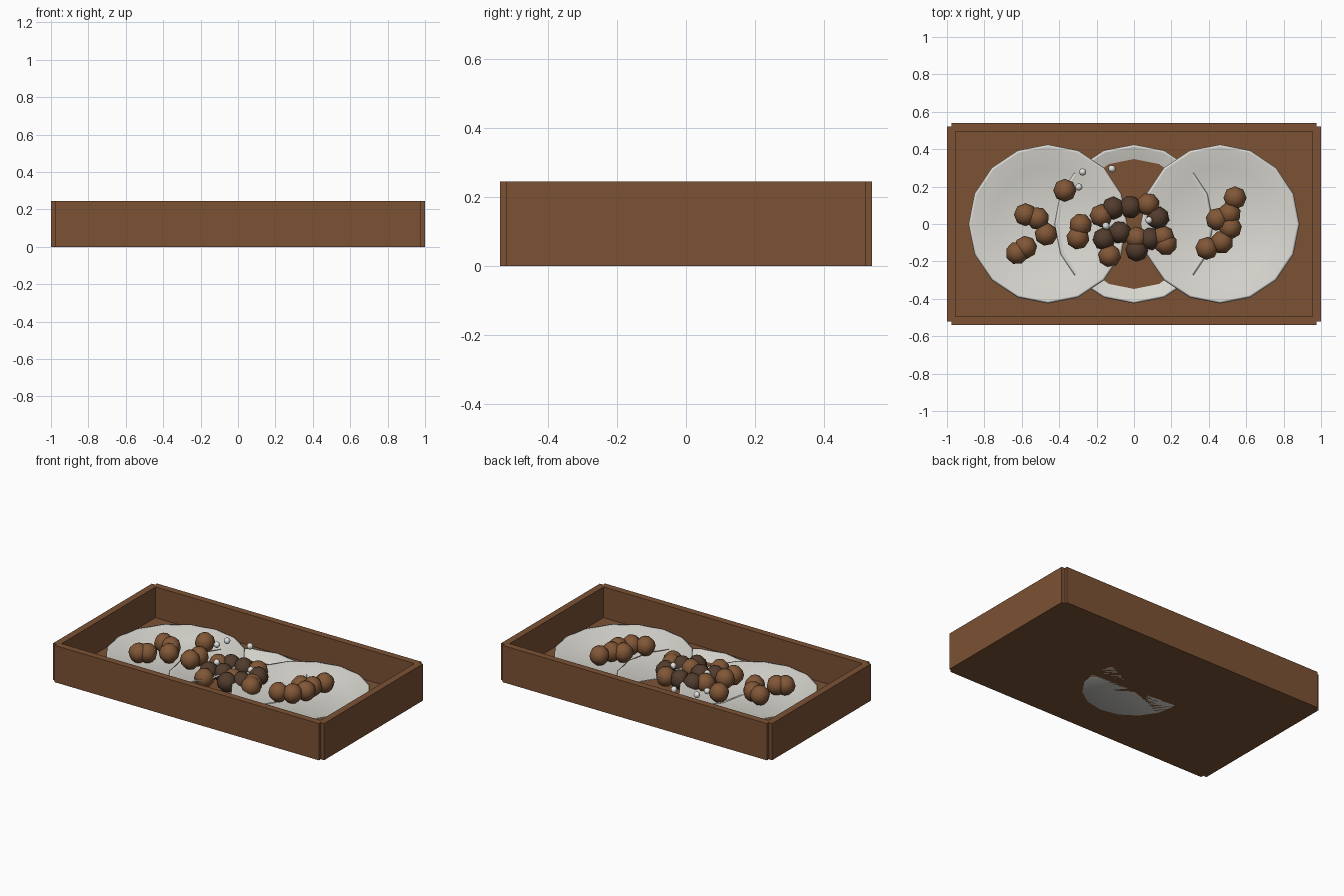
import bpy, bmesh, math

if "Cube" in bpy.data.objects:
    bpy.data.objects.remove(bpy.data.objects["Cube"])


def material(name, rgb):
    m = bpy.data.materials.new(name)
    m.diffuse_color = (*rgb, 1)
    m.use_nodes = True
    m.node_tree.nodes["Principled BSDF"].inputs["Base Color"].default_value = m.diffuse_color
    return m


WOOD = material("wood brown", (0.20, 0.085, 0.035))
CHINA = material("china white", (0.70, 0.69, 0.64))
BROWN = material("bun brown", (0.22, 0.095, 0.038))
DARK = material("dark chocolate", (0.085, 0.045, 0.027))
PEARL = material("pearl grey", (0.75, 0.75, 0.74))


def make(name, bm, mat, smooth=False):
    bmesh.ops.recalc_face_normals(bm, faces=bm.faces)
    me = bpy.data.meshes.new(name)
    bm.to_mesh(me)
    bm.free()
    me.materials.append(mat)
    for p in me.polygons:
        p.use_smooth = smooth
    ob = bpy.data.objects.new(name, me)
    bpy.context.collection.objects.link(ob)
    return ob


def box(name, x0, x1, y0, y1, z0, z1):
    bm = bmesh.new()
    bmesh.ops.create_cube(bm, size=1)
    for v in bm.verts:
        v.co = (x0 + (v.co.x + .5) * (x1 - x0),
                y0 + (v.co.y + .5) * (y1 - y0),
                z0 + (v.co.z + .5) * (z1 - z0))
    make(name, bm, WOOD)


def dish(name, x, z, h, t=0.008, n=16):
    # revolved shell: outer foot, outer rim, inner rim, inner foot
    bm = bmesh.new()
    rings = []
    for r, zz in ((.31, 0), (.425, h), (.411, h), (.302, t)):
        rings.append([bm.verts.new((x + r * math.cos(2 * math.pi * i / n),
                                    r * math.sin(2 * math.pi * i / n), z + zz))
                      for i in range(n)])
    for a, b in zip(rings, rings[1:]):
        for i in range(n):
            j = (i + 1) % n
            bm.faces.new((a[i], a[j], b[j], b[i]))
    for ring, zz in ((rings[0], 0), (rings[3], t)):
        c = bm.verts.new((x, 0, z + zz))
        for i in range(n):
            bm.faces.new((ring[i], ring[(i + 1) % n], c))
    make(name, bm, CHINA, True)


def balls(name, spots, z, r, mat):
    for k, (x, y) in enumerate(spots):
        bm = bmesh.new()
        bmesh.ops.create_uvsphere(bm, u_segments=8, v_segments=6, radius=r)
        ob = make(f"{name}_{k + 1}", bm, mat, True)
        ob.location = (x, y, z)
        ob.rotation_euler.z = k * 0.3


# tray
box("tray_floor", -.975, .975, -.52, .52, 0, .04)
for s, side in ((-1, "a"), (1, "b")):
    y = sorted((s * .495, s * .54))
    x = sorted((s * .955, s * 1.0))
    box("tray_long_wall_" + side, -.975, .975, *y, 0, .245)
    box("tray_end_wall_" + side, *x, -.52, .52, 0, .245)

# dishes
dish("middle_dish", 0, 0, .085)
dish("left_dish", -.46, .073, .05)
dish("right_dish", .46, .073, .05)

# round sweets in the side dishes
balls("left_sweet", [(-.58, .05), (-.515, .03), (-.47, -.055), (-.58, -.125),
                     (-.625, -.155)], .142, .062, BROWN)
balls("right_sweet", [(.54, .14), (.51, .055), (.445, .025), (.515, -.02),
                      (.47, -.097), (.39, -.13)], .142, .062, BROWN)
balls("inner_sweet", [(-.37, .18), (-.285, -.005), (-.30, -.075)], .153, .062, BROWN)

# sweets in the middle
balls("middle_sweet", [(-.175, .045), (.075, .105), (-.13, -.17), (.015, -.075),
                       (.17, -.105), (.155, -.07)], .112, .062, BROWN)
balls("dark_sweet", [(-.11, .085), (-.02, .09), (.128, .032), (-.16, -.08),
                     (-.075, -.045), (.016, -.14), (.085, -.08)], .112, .062, DARK)

# small pearls
balls("pearl", [(-.275, .278), (-.118, .295), (-.295, .198), (.08, .02),
                (-.15, -.01)], .15, .02, PEARL)
